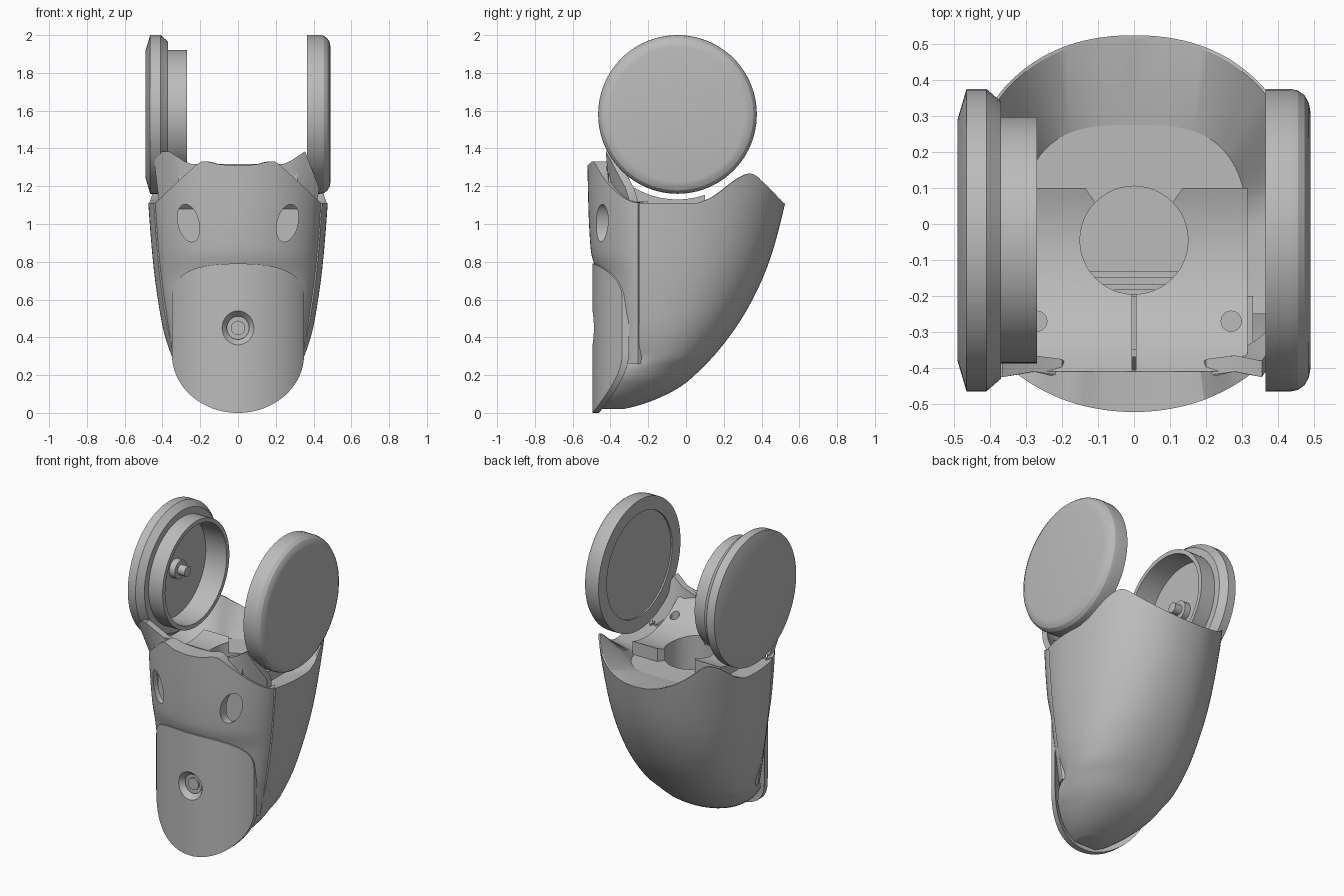
import bpy, bmesh, math
from mathutils import Matrix, Vector

if "Cube" in bpy.data.objects:
    bpy.data.objects.remove(bpy.data.objects["Cube"])

grey = bpy.data.materials.new("plain_grey")
grey.use_nodes = True
grey.diffuse_color = (0.5, 0.5, 0.5, 1)
grey.node_tree.nodes["Principled BSDF"].inputs["Base Color"].default_value = (0.5, 0.5, 0.5, 1)

AXIS_Y, AXIS_Z = -0.045, 1.58


def shade(ob, angle):
    bpy.ops.object.select_all(action='DESELECT')
    ob.select_set(True)
    bpy.context.view_layer.objects.active = ob
    bpy.ops.object.shade_smooth_by_angle(angle=math.radians(angle))


def finish(name, bm, angle=30):
    bmesh.ops.recalc_face_normals(bm, faces=bm.faces)
    mesh = bpy.data.meshes.new(name)
    bm.to_mesh(mesh)
    bm.free()
    mesh.materials.append(grey)
    ob = bpy.data.objects.new(name, mesh)
    bpy.context.collection.objects.link(ob)
    shade(ob, angle)
    return ob


def interp(table, v):
    """Piecewise linear lookup in (key, value) pairs."""
    for (a, p), (b, q) in zip(table, table[1:]):
        if v <= b:
            return p + (q - p) * (v - a) / (b - a)
    return q


def smooth(table, v):
    """Smooth cubic lookup in (key, value) pairs."""
    last = len(table) - 1
    i = next((k for k in range(last) if v <= table[k + 1][0]), last - 1)

    def slope(k):
        (a, p), (b, q) = table[max(k - 1, 0)], table[min(k + 1, last)]
        return (q - p) / (b - a)
    (a, p), (b, q) = table[i], table[i + 1]
    h, t = b - a, (v - a) / (b - a)
    ease = t * t * (3 - 2 * t)
    return p + (q - p) * ease + h * t * (1 - t) * (slope(i) * (1 - t) - slope(i + 1) * t)


def panel(name, outer, inner):
    """Closed panel between two point grids of equal size."""
    bm = bmesh.new()
    o, n = [[[bm.verts.new(p) for p in row] for row in g] for g in (outer, inner)]
    rows, cols = len(o), len(o[0])
    for g in (o, n):
        for i in range(rows - 1):
            for j in range(cols - 1):
                bm.faces.new((g[i][j], g[i + 1][j], g[i + 1][j + 1], g[i][j + 1]))
    for i in range(rows - 1):
        for j in (0, -1):
            bm.faces.new((o[i][j], o[i + 1][j], n[i + 1][j], n[i][j]))
    for j in range(cols - 1):
        for i in (0, -1):
            bm.faces.new((o[i][j], o[i][j + 1], n[i][j + 1], n[i][j]))
    return finish(name, bm)


def prism(name, points, shift):
    """Flat outline extruded by a vector."""
    bm = bmesh.new()
    face = bm.faces.new([bm.verts.new(p) for p in points])
    new = bmesh.ops.extrude_face_region(bm, geom=[face])["geom"]
    bmesh.ops.translate(bm, vec=Vector(shift), verts=[v for v in new if isinstance(v, bmesh.types.BMVert)])
    return finish(name, bm)


def box(name, lo, hi):
    return prism(name, [(lo[0], lo[1], lo[2]), (hi[0], lo[1], lo[2]), (hi[0], hi[1], lo[2]),
                        (lo[0], hi[1], lo[2])], (0, 0, hi[2] - lo[2]))


def round_bar(name, matrix, r1, r2, depth):
    bm = bmesh.new()
    bmesh.ops.create_cone(bm, cap_ends=True, segments=48, radius1=r1, radius2=r2, depth=depth, matrix=matrix)
    return finish(name, bm)


def cut(target, cutter):
    mod = target.modifiers.new("cut", 'BOOLEAN')
    mod.operation, mod.object, mod.solver = 'DIFFERENCE', cutter, 'EXACT'
    bpy.context.view_layer.objects.active = target
    bpy.ops.object.modifier_apply(modifier="cut")
    bpy.data.objects.remove(cutter)
    shade(target, 22)


def lathe(name, profile):
    """Revolve (x, radius) pairs about the joint axis."""
    bm = bmesh.new()
    verts = [bm.verts.new((x, AXIS_Y, AXIS_Z + r)) for x, r in profile]
    edges = [bm.edges.new(pair) for pair in zip(verts, verts[1:])]
    bmesh.ops.spin(bm, geom=verts + edges, cent=(0, AXIS_Y, AXIS_Z), axis=(1, 0, 0),
                   angle=math.tau, steps=96, use_merge=True)
    bmesh.ops.remove_doubles(bm, verts=bm.verts, dist=0.0002)
    return finish(name, bm, 25)


# Rear shell: rounded sections that grow upward, with a scooped rim
BACK = [(.02, -.33), (.04, -.25), (.07, -.165), (.12, -.06), (.18, .025), (.34, .18), (.55, .325),
        (.8, .44), (1.11, .525), (1.3, .56)]
WIDTH = [(.02, .08), (.04, .13), (.07, .18), (.12, .24), (.2, .305), (.4, .385), (.6, .424),
         (.8, .45), (1.11, .475), (1.3, .485)]
FRONT = [(.02, -.45), (.07, -.43), (.18, -.37), (.25, -.32), (.28, -.25), (1.3, -.25)]
RIM = [(-.5, 1.11), (.06, 1.11), (.14, 1.14), (.27, 1.24), (.32, 1.265), (.35, 1.27), (.38, 1.25),
       (.53, 1.1), (.7, 1.1)]
SEG, LEVELS, TUCK = 72, 36, .36


def section(u, width, front, back, power=.92):
    depth = (back - front) / (1 + TUCK)
    c, s = math.cos(u), math.sin(u)
    return (math.copysign(abs(c) ** power, c) * width,
            front + TUCK * depth + math.copysign(abs(s) ** power if s > 0 else -s, s) * depth)


def shell_point(u, z):
    return section(u, smooth(WIDTH, z), interp(FRONT, z), smooth(BACK, z))


start = -math.asin(TUCK)
angles = [start + (math.pi - 2 * start) * i / SEG for i in range(SEG + 1)]
rim = []
for u in angles:
    z = 1.11
    for _ in range(30):
        z += 0.5 * (interp(RIM, shell_point(u, z)[1]) - z)
    rim.append(z)
bm = bmesh.new()
rings = []
for k in range(LEVELS + 1):
    heights = [.02 + (top - .02) * (k / LEVELS) ** 1.6 for top in rim]
    rings.append([bm.verts.new((*shell_point(u, z), z)) for u, z in zip(angles, heights)])
rings.append([bm.verts.new((v.co.x * .985, -.25 + (v.co.y + .25) * .99, v.co.z)) for v in rings[-1]])
rings.append([bm.verts.new((*section(u, .32, -.25, .275, .65), 1.07)) for u in angles])
for a, b in zip(rings, rings[1:]):
    for i in range(SEG + 1):
        j = (i + 1) % (SEG + 1)
        bm.faces.new((a[i], a[j], b[j], b[i]))
bm.faces.new(rings[0])
bm.faces.new(rings[-1])
shell = finish("rear_shell", bm)
cut(shell, round_bar("well_cutter", Matrix.Translation((0, AXIS_Y, 1.0)), .15, .15, .5))
for face in shell.data.polygons:
    if face.normal.z > .999:
        face.use_smooth = False
for y in (-.14, -.175):
    box("well_bar", (-.15, y - .008, .85), (.15, y + .008, .87))

# Front armour: curved panel with a notched top edge
TOP = [(0, 1.31), (.1, 1.315), (.16, 1.332), (.2, 1.33), (.25, 1.285), (.33, 1.21), (.43, 1.115), (.5, 1.11)]
DEPTH = [(0, .195), (.7, .205), (.85, .25), (1.4, .272)]
HALF = [(.25, .335), (.4, .36), (.6, .39), (.8, .415), (1.11, .438), (1.4, .44)]
BULGE = 1.25


def armour_point(t, k):
    top = interp(TOP, abs(.435 * math.sin(t)))
    z = .26 + (top - .26) * k
    return smooth(HALF, z) * math.sin(t), -.253 - smooth(DEPTH, z) * abs(math.cos(t)) ** BULGE, z


turns = [math.pi * (i / 48 - .5) for i in range(49)]
outer = [[armour_point(t, k / 28) for k in range(29)] for t in turns]
inner = [[(x * .95, max(y + .03, -.41), z) for x, y, z in row] for row in outer]
armour = panel("front_armour", outer, inner)
for side in (-1, 1):
    turn = (Matrix.Translation((side * .262, -.45, 1.005)) @ Matrix.Rotation(side * .25, 4, 'Y')
            @ Matrix.Diagonal((1, 1, 1.85, 1)) @ Matrix.Rotation(math.pi / 2, 4, 'X'))
    cut(armour, round_bar("slot_cutter", turn, .055, .055, .3))
box("armour_core", (-.33, -.35, .85), (.33, -.2, 1.12))

# Lower front plate with a countersunk bolt
outer = []
for t in turns:
    s = math.sin(t)
    low = .31 * (1 - abs(math.cos(t)))
    high = .6 + .19 * max(0, 1 - abs(s) ** 2.6) ** (1 / 2.6)
    y = -.25 - .245 * (1 - (s * .35 / .39) ** 2) ** (BULGE / 2)
    outer.append([(.35 * s, y, low + (high - low) * k / 16) for k in range(17)])
inner = [[(x, y + .035, z) for x, y, z in row] for row in outer]
plate = panel("lower_front_plate", outer, inner)
facing = Matrix.Rotation(math.pi / 2, 4, 'X')
cut(plate, round_bar("countersink_cutter", Matrix.Translation((0, -.47, .45)) @ facing, .045, .094, .06))
round_bar("plate_bolt", Matrix.Translation((0, -.445, .45)) @ facing, .038, .038, .03)

# Joint cradle: block scooped to clear the joint, open at the rear
scoop = [(-.41 + .51 * i / 24) for i in range(25)]
outline = [(-.315, y, AXIS_Z - math.sqrt(.45 ** 2 - (y - AXIS_Y) ** 2)) for y in scoop]
cradle = prism("joint_cradle", outline + [(-.315, .1, 1.06), (-.315, -.33, 1.06), (-.315, -.41, 1.14)], (.63, 0, 0))
cut(cradle, round_bar("bore_cutter", Matrix.Translation((0, AXIS_Y, 1.1)), .15, .15, .4))
cut(cradle, prism("rear_gap_cutter", [(-.1, .05, .9), (.1, .05, .9), (.15, .12, .9), (-.15, .12, .9)], (0, 0, .4)))
cut(cradle, box("groove_cutter", (-.005, -.405, 1.1), (.005, -.15, 1.4)))
for side in (-1, 1):
    cut(cradle, round_bar("pin_cutter", Matrix.Translation((side * .27, -.27, 1.25)), .028, .028, .3))

# Corner brackets: bent flaps rising from the armour edge beside the discs
FLAP_BASE = [(.19, -.43, 1.27), (.27, -.41, 1.21), (.35, -.36, 1.14), (.415, -.29, 1.09)]
LEFT_TIPS = [(.2, -.42, 1.3), (.28, -.41, 1.335), (.355, -.425, 1.385), (.43, -.32, 1.19)]
RIGHT_TIPS = [(.2, -.42, 1.3), (.28, -.41, 1.33), (.365, -.425, 1.385), (.45, -.4, 1.38)]
for name, side, tips in (("left_bracket", 1, LEFT_TIPS), ("right_bracket", -1, RIGHT_TIPS)):
    flap = [[(side * x, y, z) for x, y, z in row] for row in (FLAP_BASE, tips)]
    panel(name, flap, [[(x, y + .045, z) for x, y, z in row] for row in flap])

# Joint discs
lathe("right_joint_disc", [(-.49, 0), (-.49, .335), (-.465, .42), (-.41, .42), (-.37, .385), (-.37, .342),
                           (-.27, .342), (-.27, .315), (-.42, .315), (-.42, .06), (-.38, .06),
                           (-.38, .032), (-.33, .032), (-.33, 0)])
lathe("left_joint_disc", [(.49, 0), (.49, .355), (.486, .38), (.474, .402), (.455, .416), (.435, .42),
                          (.365, .42), (.365, .335), (.375, .335), (.375, 0)])
